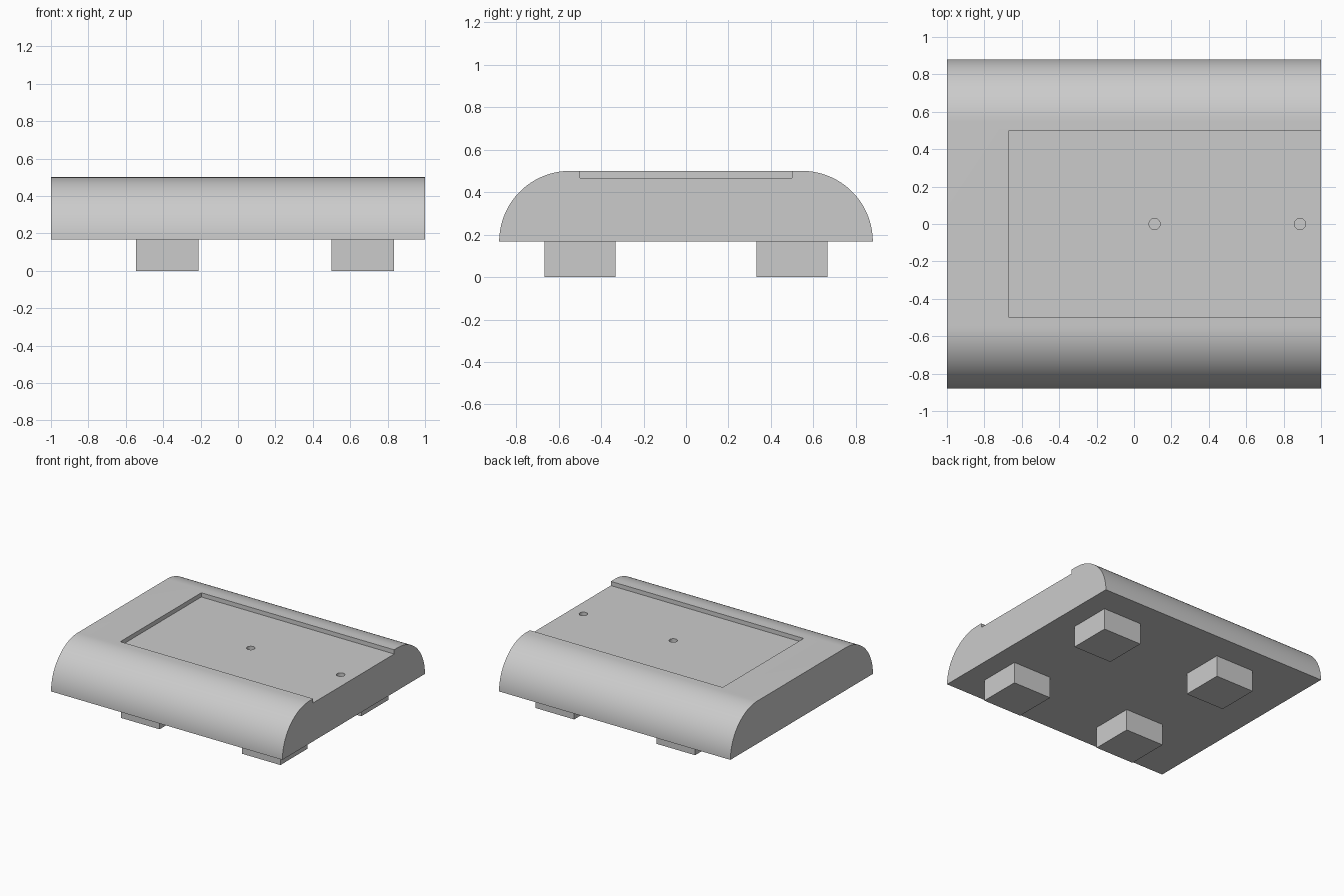
import bpy
import bmesh
import math
from mathutils import Matrix

cube = bpy.data.objects.get("Cube")
if cube:
    bpy.data.objects.remove(cube, do_unlink=True)

grey = bpy.data.materials.new("light grey")
grey.use_nodes = True
grey.diffuse_color = (0.6, 0.6, 0.6, 1)
grey.node_tree.nodes["Principled BSDF"].inputs["Base Color"].default_value = (0.6, 0.6, 0.6, 1)

HALF_LENGTH, HALF_WIDTH = 1.0, 0.88
BOTTOM, TOP, FLOOR = 0.167, 0.5, 0.467
RADIUS = TOP - BOTTOM


def make_object(name, bm):
    bmesh.ops.recalc_face_normals(bm, faces=bm.faces)
    mesh = bpy.data.meshes.new(name)
    bm.to_mesh(mesh)
    bm.free()
    mesh.materials.append(grey)
    obj = bpy.data.objects.new(name, mesh)
    bpy.context.collection.objects.link(obj)
    return obj


def make_box(name, low, high):
    bm = bmesh.new()
    size = [b - a for a, b in zip(low, high)]
    centre = [(a + b) / 2 for a, b in zip(low, high)]
    bmesh.ops.create_cube(bm, size=1, matrix=Matrix.Translation(centre) @ Matrix.Diagonal((*size, 1)))
    return make_object(name, bm)


def make_hole(x, depth=0.05):
    bm = bmesh.new()
    bmesh.ops.create_cone(bm, cap_ends=True, segments=32, radius1=0.03, radius2=0.03,
                          depth=2 * depth, matrix=Matrix.Translation((x, 0, FLOOR)))
    return make_object("hole_cutter", bm)


# Body: flat-bottomed profile with quarter-round shoulders, extruded along x
steps = 32
shoulder = [(HALF_WIDTH - RADIUS + RADIUS * math.cos(a), BOTTOM + RADIUS * math.sin(a))
            for a in (math.pi / 2 * i / steps for i in range(steps + 1))]
profile = shoulder + [(-y, z) for y, z in reversed(shoulder)]
bm = bmesh.new()
end = bm.faces.new([bm.verts.new((-HALF_LENGTH, y, z)) for y, z in profile])
extruded = bmesh.ops.extrude_face_region(bm, geom=[end], use_keep_orig=True)
moved = [v for v in extruded["geom"] if isinstance(v, bmesh.types.BMVert)]
bmesh.ops.translate(bm, verts=moved, vec=(2 * HALF_LENGTH, 0, 0))
body = make_object("body", bm)

# Open-ended recess and two blind screw holes
cutters = [make_box("recess_cutter", (-0.667, -0.5, FLOOR), (1.2, 0.5, 0.7)),
           make_hole(0.11), make_hole(0.887)]
bpy.context.view_layer.objects.active = body
for cutter in cutters:
    cutter.hide_render = True
    cut = body.modifiers.new("cut", 'BOOLEAN')
    cut.operation = 'DIFFERENCE'
    cut.solver = 'EXACT'
    cut.object = cutter
    bpy.ops.object.modifier_apply(modifier=cut.name)
    bpy.data.objects.remove(cutter, do_unlink=True)

# Smooth shoulders with sharp edges kept
bpy.ops.object.select_all(action='DESELECT')
body.select_set(True)
bpy.ops.object.shade_smooth_by_angle(angle=math.radians(30))

# Four block feet
foot = 0.333
for end_name, x in (("right", -0.545), ("left", 0.5)):
    for side_name, y in (("front", -2 * foot), ("back", foot)):
        make_box(f"{side_name}_{end_name}_foot", (x, y, 0), (x + foot, y + foot, BOTTOM))
